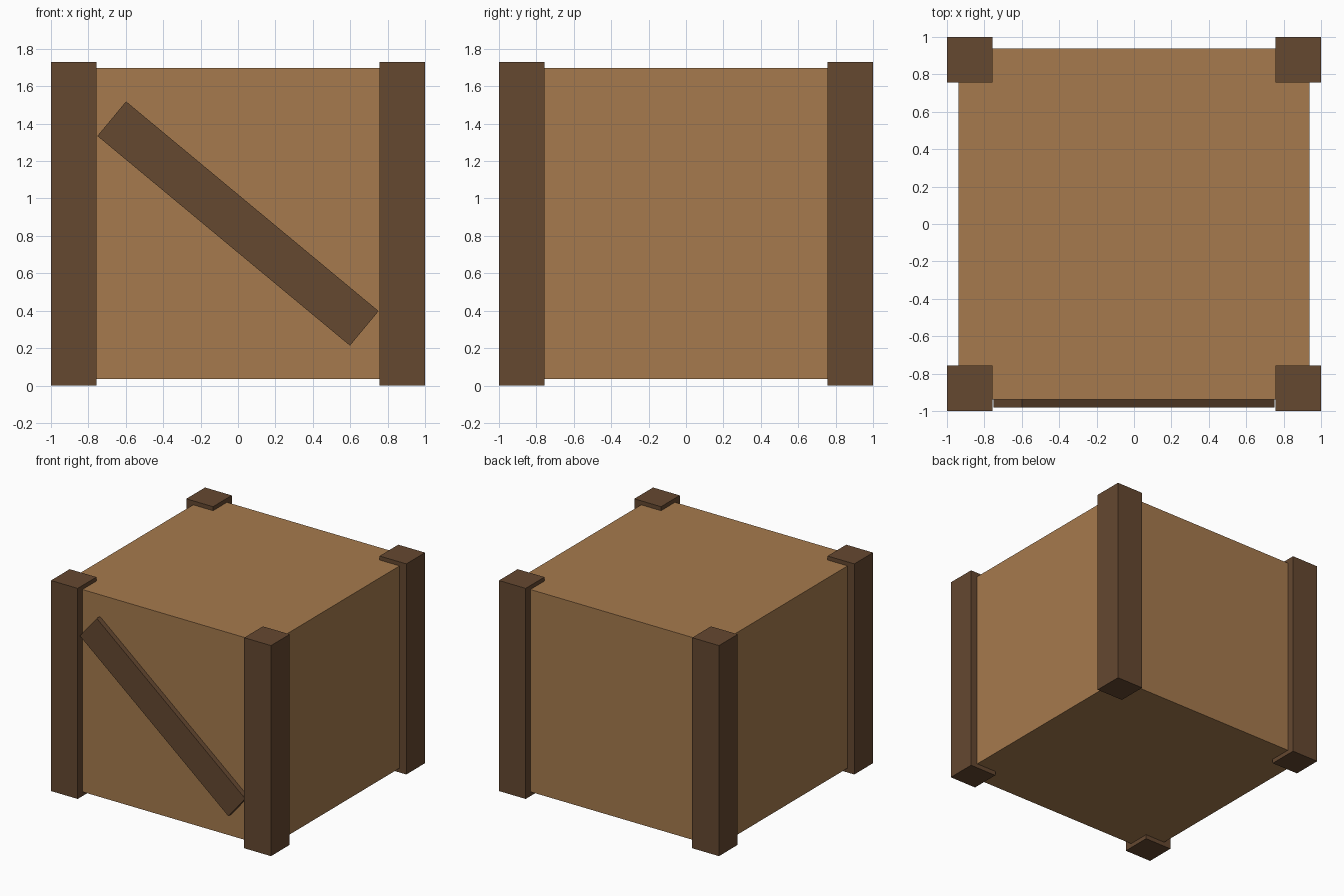
import bpy
import math

if "Cube" in bpy.data.objects:
    bpy.data.objects.remove(bpy.data.objects["Cube"])


def material(name, color):
    mat = bpy.data.materials.new(name)
    mat.diffuse_color = color
    mat.use_nodes = True
    mat.node_tree.nodes["Principled BSDF"].inputs["Base Color"].default_value = mat.diffuse_color
    return mat


light_wood = material("light_wood", (0.38, 0.195, 0.075, 1))
dark_wood = material("dark_wood", (0.13, 0.065, 0.03, 1))


def box(name, center, size, mat, tilt=0.0):
    bpy.ops.mesh.primitive_cube_add(size=1, location=center)
    ob = bpy.context.object
    ob.name = name
    ob.scale = size
    bpy.ops.object.transform_apply(location=False, rotation=False, scale=True)
    ob.rotation_euler.y = tilt
    ob.data.materials.append(mat)
    return ob


# Crate body, raised slightly off the floor
box("crate_body", (0, 0, 0.866), (1.876, 1.876, 1.662), light_wood)

# Four corner posts, standing proud of the body on every side
POST, HEIGHT = 0.243, 1.73
offset = 1 - POST / 2
for side_y, label_y in ((-1, "front"), (1, "back")):
    for side_x, label_x in ((-1, "left"), (1, "right")):
        box(f"{label_y}_{label_x}_post",
            (side_x * offset, side_y * offset, HEIGHT / 2),
            (POST, POST, HEIGHT), dark_wood)

# Diagonal brace across the front, sunk a little into the body
box("front_brace", (0, -0.95, 0.866), (1.755, 0.06, 0.24), dark_wood,
    tilt=math.radians(39.7))
